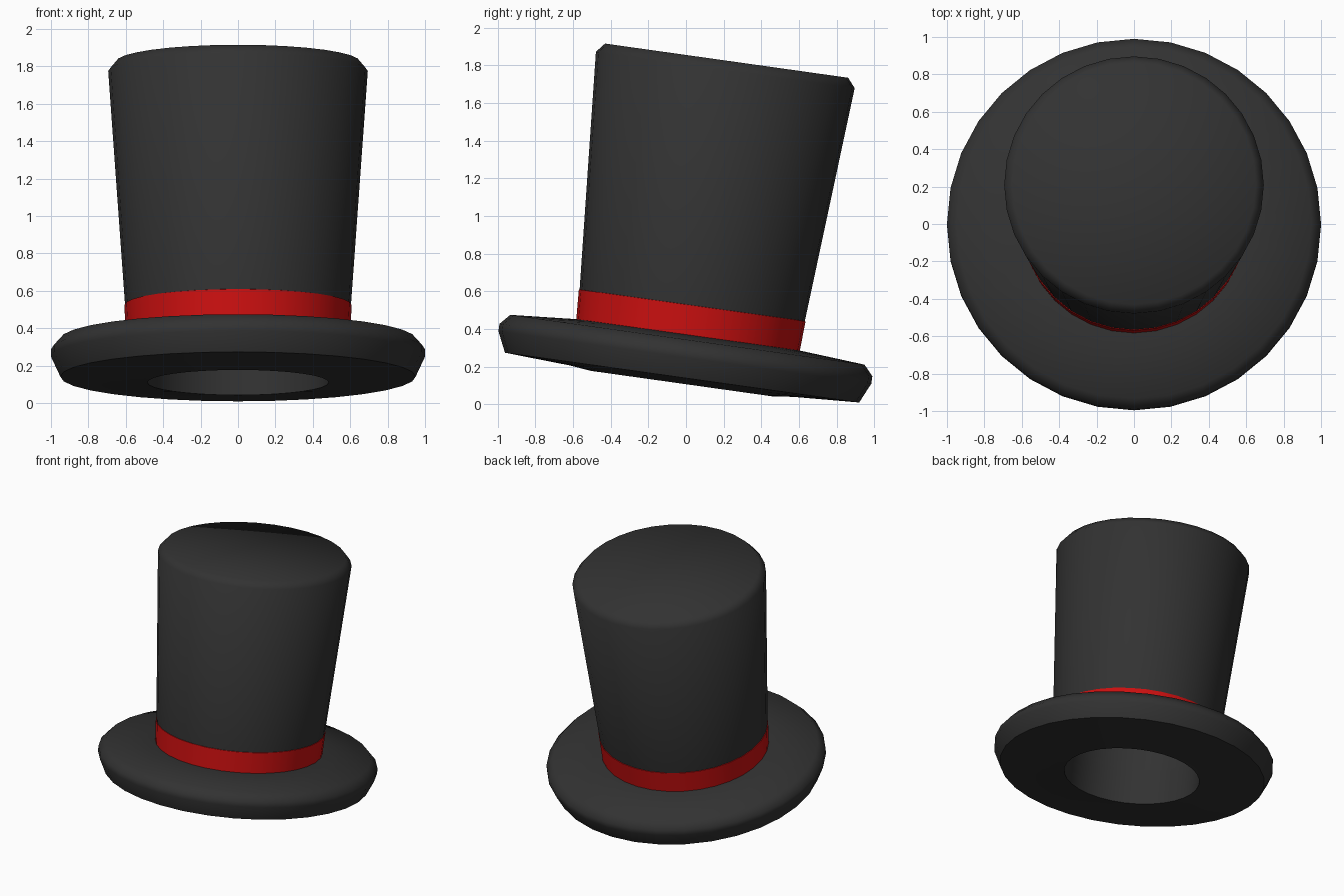
import bpy, bmesh, math

if "Cube" in bpy.data.objects:
    bpy.data.objects.remove(bpy.data.objects["Cube"])

SIDES = 32
TILT = math.radians(-8.0)


def flat(name, rgb):
    m = bpy.data.materials.new(name)
    m.diffuse_color = (*rgb, 1.0)
    m.use_nodes = True
    m.node_tree.nodes["Principled BSDF"].inputs["Base Color"].default_value = m.diffuse_color
    return m


black = flat("black felt", (0.032, 0.032, 0.032))
red = flat("red ribbon", (0.60, 0.005, 0.005))


def lathe(name, profile, mat, closed=False, smooth=55):
    """Spin (radius, height) points around z; zero radius ends become poles."""
    bm = bmesh.new()
    rings = []
    for r, h in profile:
        if r == 0:
            rings.append([bm.verts.new((0, 0, h))] * SIDES)
        else:
            rings.append([bm.verts.new((r * math.cos(a), r * math.sin(a), h))
                          for a in (2 * math.pi * i / SIDES for i in range(SIDES))])
    pairs = list(zip(rings, rings[1:]))
    if closed:
        pairs.append((rings[-1], rings[0]))
    for lo, hi in pairs:
        for i in range(SIDES):
            j = (i + 1) % SIDES
            corners = list(dict.fromkeys((lo[i], lo[j], hi[j], hi[i])))
            bm.faces.new(corners)
    bmesh.ops.recalc_face_normals(bm, faces=bm.faces)
    me = bpy.data.meshes.new(name)
    bm.to_mesh(me)
    bm.free()
    me.materials.append(mat)
    ob = bpy.data.objects.new(name, me)
    bpy.context.collection.objects.link(ob)
    # the whole hat leans backwards
    ob.rotation_euler.x = TILT
    ob.location = (0, -0.04, 0.006)
    bpy.ops.object.select_all(action='DESELECT')
    ob.select_set(True)
    bpy.context.view_layer.objects.active = ob
    bpy.ops.object.shade_smooth_by_angle(angle=math.radians(smooth))
    return ob


# Thick brim with a rounded rim and an opening underneath
lathe("brim", [(0.485, 0.105), (0.60, 0.118), (0.95, 0.137), (1.0, 0.245),
               (1.0, 0.285), (0.95, 0.34), (0.59, 0.367), (0.485, 0.367)],
      black, closed=True)

# Hollow crown, flaring upwards, with a bevelled top edge
lathe("crown", [(0, 1.72), (0.58, 1.72), (0.485, 0.34), (0.594, 0.34),
                (0.604, 0.524), (0.694, 1.787), (0.652, 1.837), (0, 1.837)],
      black)

# Ribbon around the base of the crown
lathe("hat_band", [(0.599, 0.355), (0.608, 0.524), (0.600, 0.526), (0.592, 0.355)],
      red, closed=True)
